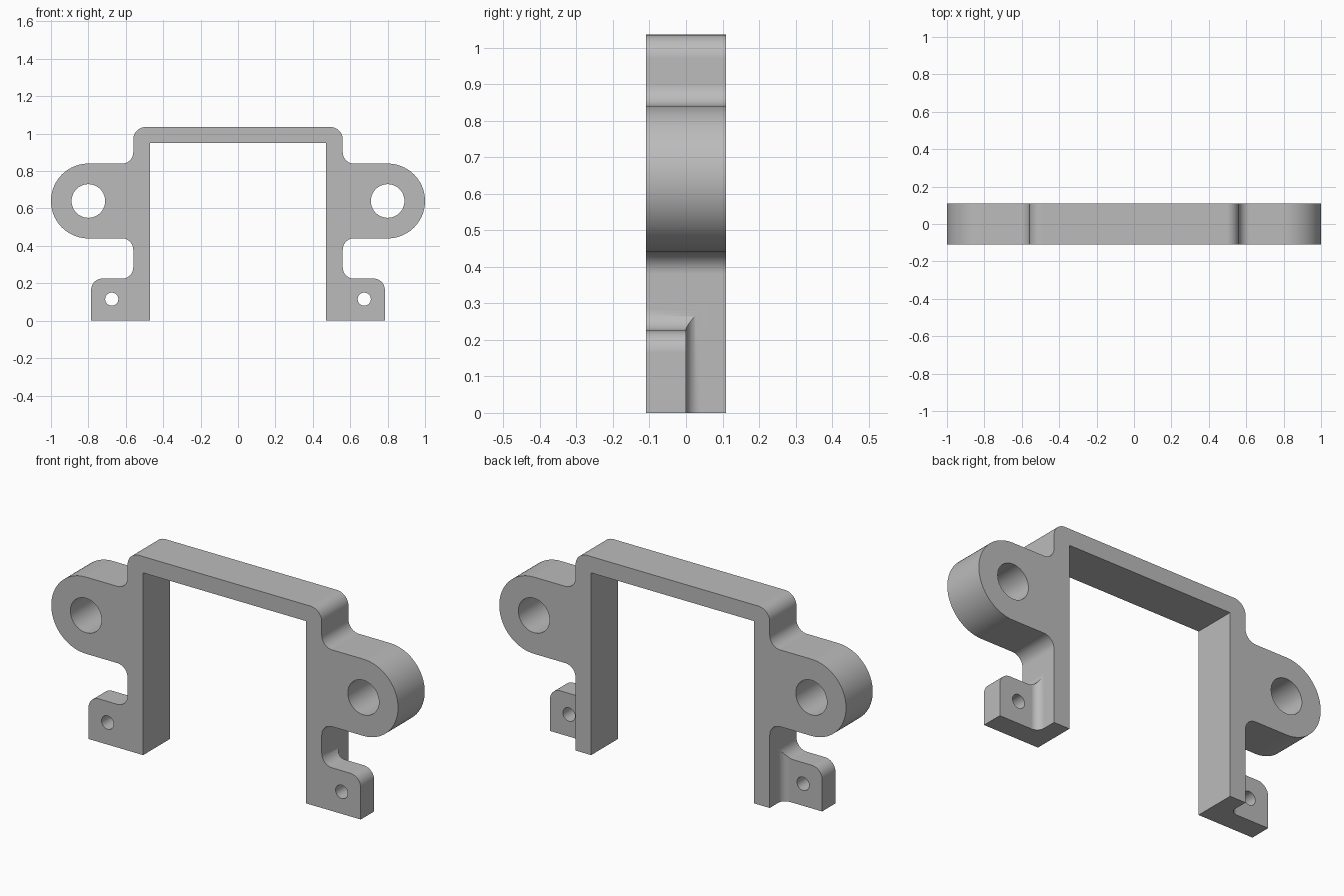
import bpy, bmesh
from math import cos, sin, radians
from mathutils import Vector

if "Cube" in bpy.data.objects:
    bpy.data.objects.remove(bpy.data.objects["Cube"], do_unlink=True)

HALF_DEPTH = 0.11
LEG_X = 0.56          # outer face of each leg
FILLET = 0.06


def arc(cx, cy, r, start, end, steps=12):
    angles = [radians(start + (end - start) * i / steps) for i in range(steps + 1)]
    return [(round(cx + r * cos(a), 6), round(cy + r * sin(a), 6)) for a in angles]


def prism(name, points, offset):
    """Extrude a closed outline of 3D points into a solid."""
    bm = bmesh.new()
    face = bm.faces.new([bm.verts.new(p) for p in points])
    grown = bmesh.ops.extrude_face_region(bm, geom=[face], use_keep_orig=True)
    moved = [v for v in grown["geom"] if isinstance(v, bmesh.types.BMVert)]
    bmesh.ops.translate(bm, verts=moved, vec=Vector(offset))
    bmesh.ops.recalc_face_normals(bm, faces=bm.faces)
    mesh = bpy.data.meshes.new(name)
    bm.to_mesh(mesh)
    bm.free()
    obj = bpy.data.objects.new(name, mesh)
    bpy.context.collection.objects.link(obj)
    return obj


def cut(target, cutter):
    cutter.hide_render = True
    mod = target.modifiers.new("Cut", 'BOOLEAN')
    mod.operation = 'DIFFERENCE'
    mod.solver = 'EXACT'
    mod.object = cutter
    bpy.context.view_layer.objects.active = target
    bpy.ops.object.modifier_apply(modifier=mod.name)
    bpy.data.objects.remove(cutter, do_unlink=True)


# Half outline: top corner, ear, leg recess, foot, inner leg
half = arc(0.495, 0.97, 0.065, 90, 0)
half += arc(LEG_X + FILLET, 0.90, FILLET, 180, 270)
half += arc(0.80, 0.64, 0.20, 90, -90, 40)
half += arc(LEG_X + FILLET, 0.38, FILLET, 90, 180)
half += arc(LEG_X + FILLET, 0.285, FILLET, 180, 270)
half += arc(0.725, 0.165, FILLET, 90, 0)
half += [(0.785, 0), (0.47, 0), (0.47, 0.95)]
outline = half + [(-x, z) for x, z in reversed(half)]
bracket = prism("bracket", [(x, -HALF_DEPTH, z) for x, z in outline],
                (0, 2 * HALF_DEPTH, 0))

# Pocket behind each foot, with a rounded inner corner
pocket = [(0.9, 0)] + arc(0.60, 0.04, 0.04, 270, 180) + [(LEG_X, 0.2), (0.9, 0.2)]
for side in (1, -1):
    cut(bracket, prism("pocket_cutter", [(side * x, y, -0.1) for x, y in pocket],
                       (0, 0, 0.43)))
    # Ear hole and foot screw hole
    for x, z, r in ((0.80, 0.64, 0.09), (0.675, 0.115, 0.035)):
        ring = arc(side * x, z, r, 0, 360, 40)[:-1]
        cut(bracket, prism("hole_cutter", [(px, -0.2, pz) for px, pz in ring],
                           (0, 0.4, 0)))

# Plain grey finish
grey = bpy.data.materials.new("plain_grey")
grey.use_nodes = True
colour = (0.5, 0.5, 0.5, 1)
grey.diffuse_color = colour
grey.node_tree.nodes["Principled BSDF"].inputs["Base Color"].default_value = colour
bracket.data.materials.clear()
bracket.data.materials.append(grey)

# Smooth fillets, crisp edges, flat sides kept flat
bpy.ops.object.select_all(action='DESELECT')
bracket.select_set(True)
bpy.context.view_layer.objects.active = bracket
bpy.ops.object.shade_smooth_by_angle(angle=radians(30))
weighted = bracket.modifiers.new("Weighted Normals", 'WEIGHTED_NORMAL')
weighted.keep_sharp = True
